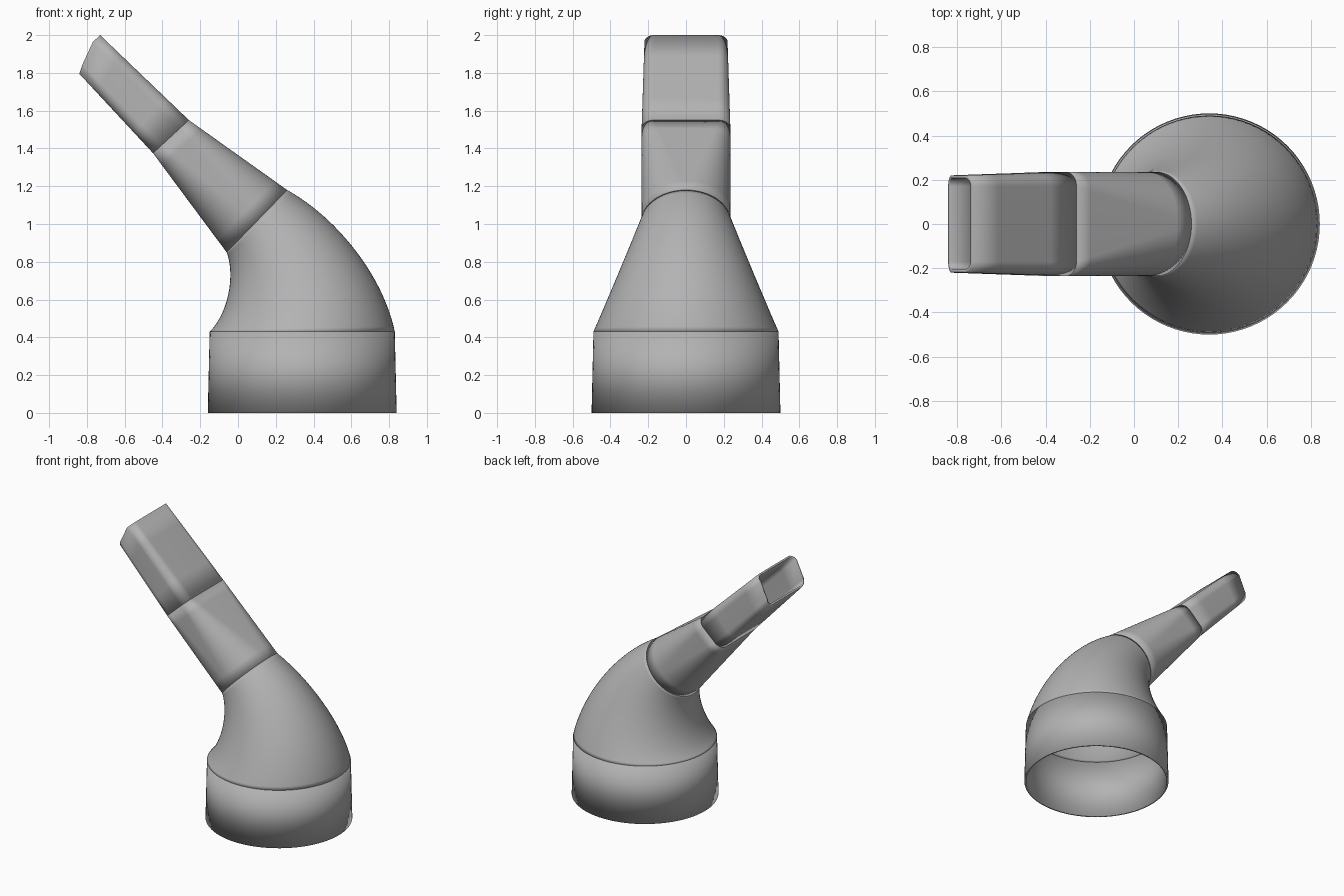
import bpy, bmesh, math
from mathutils import Vector

cube = bpy.data.objects.get("Cube")
if cube:
    bpy.data.objects.remove(cube, do_unlink=True)

grey = bpy.data.materials.new("plain grey")
grey.use_nodes = True
grey.diffuse_color = (0.45, 0.45, 0.45, 1)
grey.node_tree.nodes["Principled BSDF"].inputs["Base Color"].default_value = grey.diffuse_color

CORNER_STEPS = 20
WALL = 0.014


def ring(inner, outer, width, corner=None, bulge=0.0):
    """Rounded section from an inner to an outer (x, z) point; no corner gives an ellipse."""
    a, b = Vector((inner[0], 0, inner[1])), Vector((outer[0], 0, outer[1]))
    centre, half = (a + b) / 2, (b - a).length / 2
    u, v = (b - a).normalized(), Vector((0, 1, 0))
    axis = u.cross(v)
    ru, rv = (corner, corner) if corner else (half, width)
    points = []
    for q, (su, sv) in enumerate(((1, 1), (-1, 1), (-1, -1), (1, -1))):
        for i in range(CORNER_STEPS + 1):
            t = (q + i / CORNER_STEPS) * math.pi / 2
            pu = su * (half - ru) + ru * math.cos(t)
            pv = sv * (width - rv) + rv * math.sin(t)
            # Peaked lip: highest a little beyond the middle of the thickness
            s = (pu / half + 1) / 2
            lift = bulge * min(s / 0.65, (1 - s) / 0.35)
            points.append(centre + u * pu + v * pv + axis * lift)
    return points


def blend(r1, r2, steps):
    return [[p.lerp(q, k / steps) for p, q in zip(r1, r2)] for k in range(steps + 1)]


def tube(name, rings):
    """Skin the rings and give the shell an inward wall."""
    bm = bmesh.new()
    loops = [[bm.verts.new(p) for p in r] for r in rings]
    n = len(loops[0])
    for low, high in zip(loops, loops[1:]):
        for i in range(n):
            j = (i + 1) % n
            bm.faces.new((low[i], low[j], high[j], high[i]))
    bmesh.ops.remove_doubles(bm, verts=bm.verts, dist=0.00005)
    mesh = bpy.data.meshes.new(name)
    bm.to_mesh(mesh)
    bm.free()
    mesh.materials.append(grey)
    obj = bpy.data.objects.new(name, mesh)
    bpy.context.collection.objects.link(obj)
    bpy.ops.object.select_all(action="DESELECT")
    obj.select_set(True)
    bpy.context.view_layer.objects.active = obj
    bpy.ops.object.shade_smooth_by_angle(angle=math.radians(30))
    wall = obj.modifiers.new("wall", "SOLIDIFY")
    wall.thickness = WALL
    wall.offset = -1
    return obj


def bezier(p, t):
    s = 1 - t
    weights = (s ** 3, 3 * s * s * t, 3 * s * t * t, t ** 3)
    return [sum(w * c[k] for w, c in zip(weights, p)) for k in (0, 1)]


# Slightly tapered round socket
socket_top = ring((-0.15, 0.43), (0.83, 0.43), 0.49)
tube("socket", [ring((-0.16, 0), (0.84, 0), 0.5), socket_top])

# Elbow narrowing as it bends
inside = ((-0.15, 0.43), (-0.05, 0.53), (-0.015, 0.73), (-0.06, 0.85))
outside = ((0.83, 0.43), (0.77, 0.72), (0.53, 1.03), (0.26, 1.18))
elbow_rings = []
for k in range(33):
    a, b = bezier(inside, k / 32), bezier(outside, k / 32)
    height = (a[1] + b[1]) / 2
    elbow_rings.append(ring(a, b, 0.49 - 0.255 * (height - 0.43) / 0.585))
tube("elbow", elbow_rings)

# Transition from round to flat, then the flat nozzle
knee = ring((-0.45, 1.375), (-0.26, 1.55), 0.235, 0.065)
tip = ring((-0.84, 1.795), (-0.73, 2.0), 0.22, 0.05, 0.027)
tube("nozzle_transition", blend(elbow_rings[-1], knee, 8))
tube("flat_nozzle", blend(knee, tip, 4))
